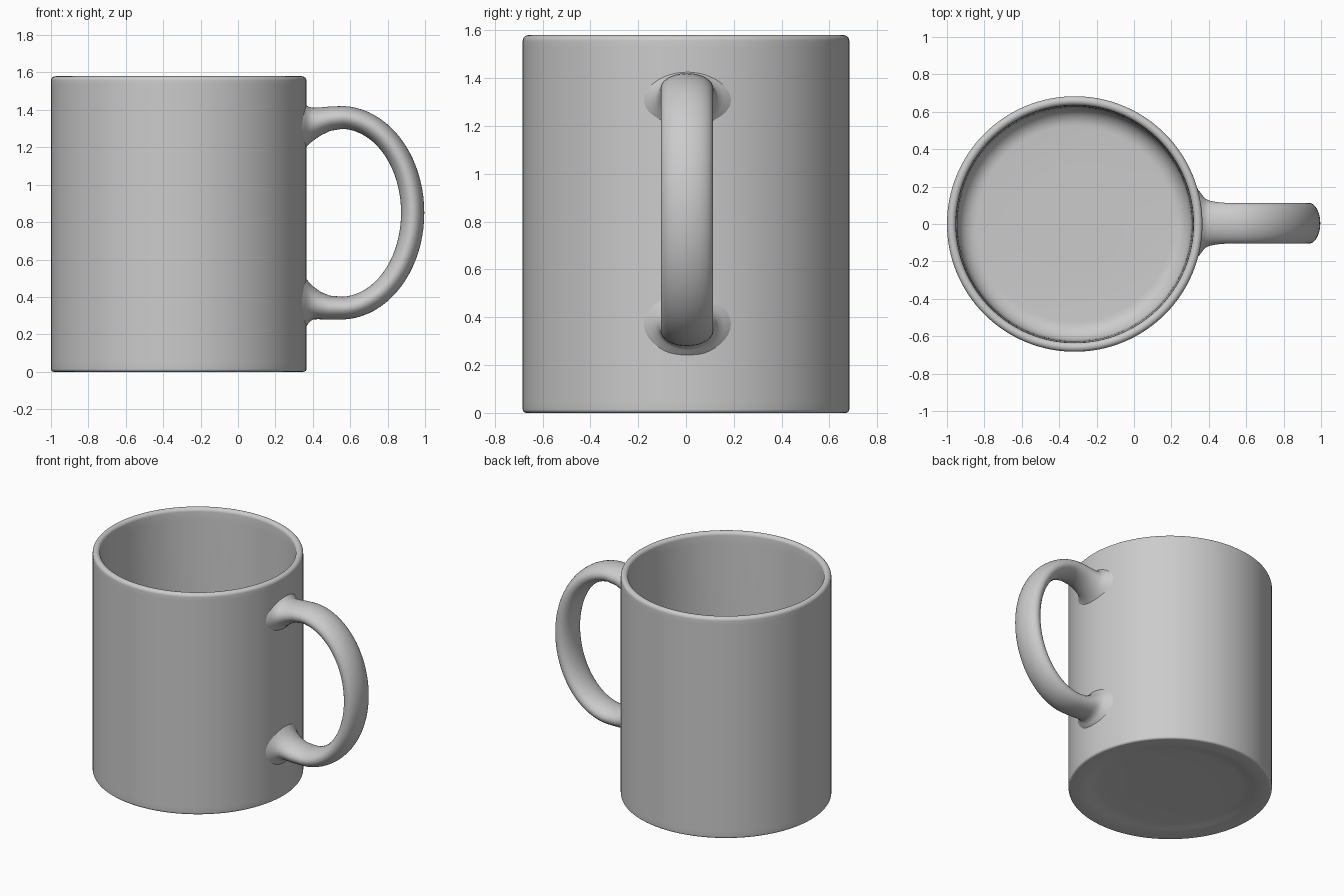
import bpy, math
from mathutils import Vector

if "Cube" in bpy.data.objects:
    bpy.data.objects.remove(bpy.data.objects["Cube"])

CX, SEG = -0.317, 128


def make_object(name, rings, cap_ends=False):
    """Skin closed rings of equal length into one smooth mesh."""
    n = len(rings[0])
    verts = [v for ring in rings for v in ring]
    faces = [(i * n + j, i * n + (j + 1) % n, (i + 1) * n + (j + 1) % n, (i + 1) * n + j)
             for i in range(len(rings) - 1) for j in range(n)]
    if cap_ends:
        faces += [tuple(reversed(range(n))), tuple(range(len(verts) - n, len(verts)))]
    mesh = bpy.data.meshes.new(name)
    mesh.from_pydata(verts, [], faces)
    ob = bpy.data.objects.new(name, mesh)
    bpy.context.collection.objects.link(ob)
    bpy.ops.object.select_all(action='DESELECT')
    ob.select_set(True)
    bpy.context.view_layer.objects.active = ob
    bpy.ops.object.shade_smooth_by_angle(angle=math.radians(40))
    return ob


def arc(r, z, rx, rz, a0, a1, steps=6):
    """Rounded corner in the lathe profile (angles in degrees)."""
    out = []
    for k in range(steps + 1):
        a = math.radians(a0 + (a1 - a0) * k / steps)
        out.append((r + rx * math.cos(a), z + rz * math.sin(a)))
    return out


# mug body: recessed foot, outer wall, rounded rim, inner wall, filleted floor
profile = [(0.25, 0.02), (0.48, 0.02), (0.52, 0.016), (0.56, 0.006), (0.60, 0.0)]
profile += arc(0.668, 0.015, 0.015, 0.015, -90, 0)
profile += [(0.683, z) for z in (0.05, 0.8, 1.53)]
profile += arc(0.659, 1.556, 0.024, 0.024, 0, 180, 12)
profile += [(0.634, 1.50), (0.628, 0.8), (0.624, 0.2)]
profile += arc(0.524, 0.17, 0.10, 0.10, 0, -90, 8)
profile += [(0.25, 0.07)]
body_rings = [[(CX + r * math.cos(2 * math.pi * j / SEG), r * math.sin(2 * math.pi * j / SEG), z)
               for j in range(SEG)] for r, z in profile]
make_object("mug_body", body_rings, cap_ends=True)

# handle: each section is (outer x, outer z, inner x, inner z, half width)
upper = [(0.335, 1.445, 0.335, 1.17, 0.19), (0.362, 1.428, 0.362, 1.198, 0.155),
         (0.378, 1.416, 0.380, 1.218, 0.133), (0.40, 1.412, 0.405, 1.238, 0.121),
         (0.44, 1.413, 0.445, 1.265, 0.113), (0.49, 1.418, 0.495, 1.288, 0.109)]
lower = [(0.335, 0.215, 0.335, 0.53, 0.19), (0.362, 0.235, 0.362, 0.50, 0.155),
         (0.378, 0.262, 0.380, 0.478, 0.133), (0.40, 0.280, 0.405, 0.454, 0.121),
         (0.43, 0.281, 0.44, 0.428, 0.113), (0.48, 0.279, 0.49, 0.407, 0.109)]
loop = []
for k in range(41):
    a = math.radians(88 - 176 * k / 40)
    c, s = math.cos(a), math.sin(a)
    loop.append((0.548 + 0.448 * c, 0.85 + 0.571 * s,
                 0.548 + 0.324 * c, 0.85 + 0.449 * s, 0.109))

handle_rings = []
for ox, oz, ix, iz, w in upper + loop + lower[::-1]:
    outer, inner = Vector((ox, 0.004, oz)), Vector((ix, 0.004, iz))
    mid, half = (outer + inner) / 2, (outer - inner) / 2
    ring = []
    for j in range(48):
        t = 2 * math.pi * j / 48
        ring.append(mid + half * math.cos(t) + Vector((0, w * math.sin(t), 0)))
    handle_rings.append(ring)
make_object("handle", handle_rings)
